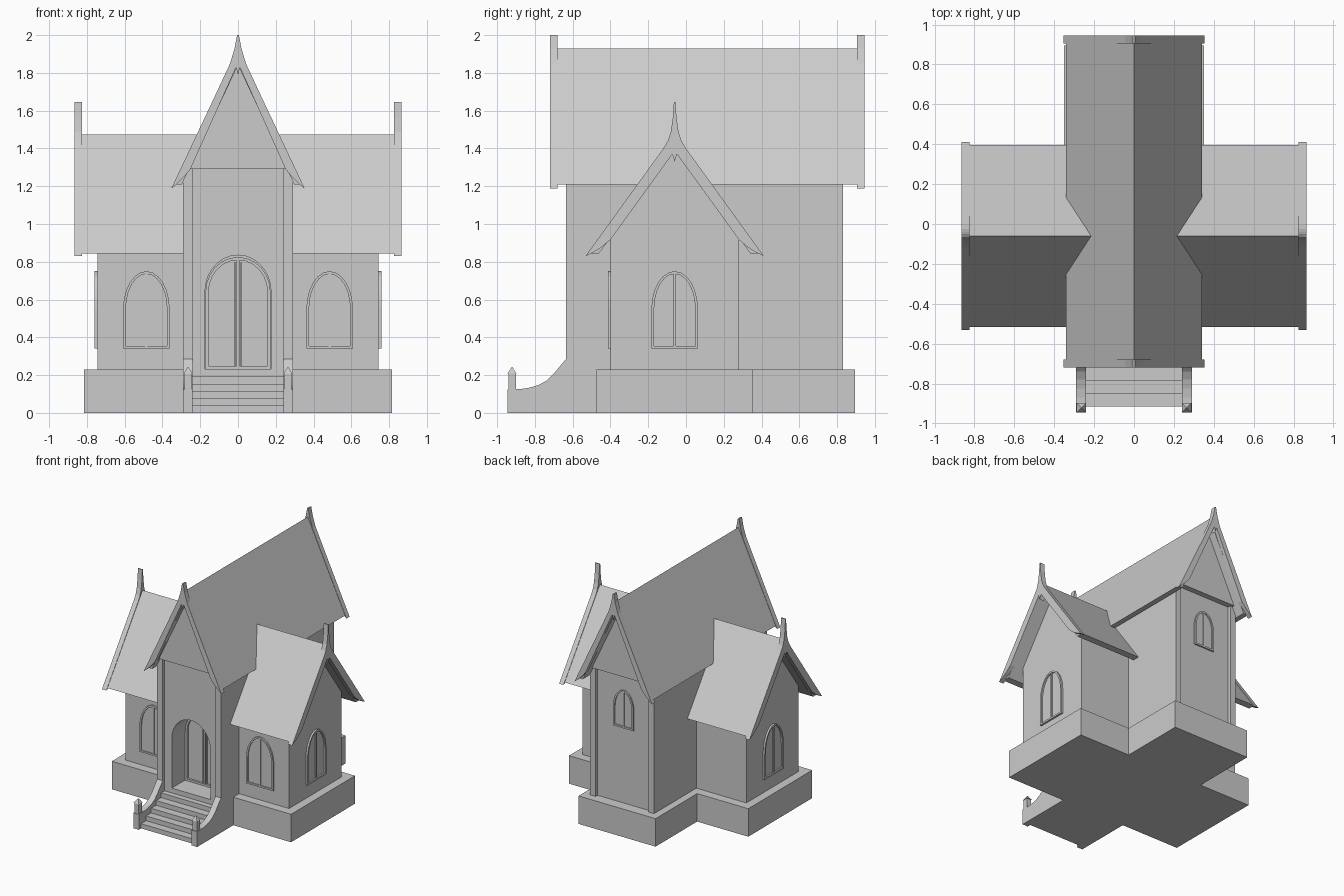
import bpy, bmesh, math
from mathutils import Matrix, Vector

if "Cube" in bpy.data.objects:
    bpy.data.objects.remove(bpy.data.objects["Cube"])

CY = -0.06  # centre line of the cross wings


def finish(name, bm):
    bmesh.ops.recalc_face_normals(bm, faces=bm.faces)
    me = bpy.data.meshes.new(name)
    bm.to_mesh(me)
    bm.free()
    ob = bpy.data.objects.new(name, me)
    bpy.context.collection.objects.link(ob)
    return ob


def prism(name, pts, axis, a, b, mat=None):
    """Extrude a 2D outline along an axis from a to b."""
    place = {'x': lambda p, d: (d, p[0], p[1]),
             'y': lambda p, d: (p[0], d, p[1]),
             'z': lambda p, d: (p[0], p[1], d)}[axis]
    bm = bmesh.new()
    lo = [bm.verts.new(place(p, a)) for p in pts]
    hi = [bm.verts.new(place(p, b)) for p in pts]
    bm.faces.new(lo)
    bm.faces.new(hi)
    n = len(pts)
    for i in range(n):
        j = (i + 1) % n
        bm.faces.new((lo[i], lo[j], hi[j], hi[i]))
    if mat:
        bm.transform(mat)
    return finish(name, bm)


def box(name, x0, x1, y0, y1, z0, z1, mat=None):
    return prism(name, [(x0, y0), (x1, y0), (x1, y1), (x0, y1)], 'z', z0, z1, mat)


def mirrored(half, c=0.0):
    """Half outline from top centre round to bottom centre -> full outline."""
    left = [(c - u, z) for u, z in reversed(half) if u > 1e-6]
    return [(c + u, z) for u, z in half] + left


def arch(hw, z0, spring, top, n=12):
    pts = [(-hw, z0), (hw, z0)]
    for i in range(n + 1):
        t = math.pi * i / n
        pts.append((hw * math.cos(t), spring + (top - spring) * math.sin(t)))
    return pts


def ring(name, outer, inner, d0, d1, mat):
    bm = bmesh.new()
    loops = [[bm.verts.new((u, d, z)) for u, z in l]
             for l, d in ((outer, d0), (outer, d1), (inner, d1), (inner, d0))]
    n = len(outer)
    for k in range(4):
        p, q = loops[k], loops[(k + 1) % 4]
        for i in range(n):
            j = (i + 1) % n
            bm.faces.new((p[i], p[j], q[j], q[i]))
    bm.transform(mat)
    return finish(name, bm)


def arched_unit(name, loc, angle, hw, z0, spring, top, proud=0.012, w=0.014):
    """Arched frame with two panes and a central bar, set on a wall."""
    mat = Matrix.Translation(Vector(loc)) @ Matrix.Rotation(math.radians(angle), 4, 'Z')
    inner = arch(hw - w, z0 + w, spring, top - w)
    ring(name + "_frame", arch(hw, z0, spring, top), inner, 0.01, -proud, mat)
    prism(name + "_panes", inner, 'y', 0.01, -0.003, mat)
    box(name + "_bar", -0.007, 0.007, -proud * 0.8, 0.01, z0 + w / 2, top - w / 2, mat)


# Plinth
half_plinth = [(0.815, -0.475), (0.815, 0.355), (0.35, 0.355), (0.35, 0.895)]
prism("plinth", half_plinth + [(-x, y) for x, y in reversed(half_plinth)], 'z', 0, 0.23)

# Nave body with arched entrance niche
nave = prism("nave_walls", mirrored([(0, 1.87), (0.29, 1.256), (0.29, 0)]), 'y', -0.61, 0.805)
cutter = prism("niche_cutter", arch(0.175, 0.232, 0.64, 0.835, 14), 'y', -0.75, -0.42)
mod = nave.modifiers.new("niche", 'BOOLEAN')
mod.operation = 'DIFFERENCE'
mod.solver = 'EXACT'
mod.object = cutter
bpy.context.view_layer.objects.active = nave
bpy.ops.object.modifier_apply(modifier=mod.name)
bpy.data.objects.remove(cutter)

# Corner pilasters
for s in (-1, 1):
    x0, x1 = sorted((s * 0.24, s * 0.29))
    box("front_pilaster", x0, x1, -0.635, -0.6, 0, 1.29)
    box("back_pilaster", x0, x1, 0.8, 0.83, 0.2, 1.29)

# Pediments, nave roof and its gable boards
roof = [(0, 1.93), (0.34, 1.21), (0.2975, 1.21), (0, 1.84)]


def slab(h, c=0.0):
    (r, a, b, i) = h
    return [(c, r[1]), (c + a[0], a[1]), (c + b[0], b[1]), (c, i[1]),
            (c - b[0], b[1]), (c - a[0], a[1])]


def board(h, c=0.0):
    """Gable board outline; the last half point is the inner apex."""
    return [(c + u, z) for u, z in h] + [(c - u, z) for u, z in reversed(h[:-1])]


prism("nave_roof", slab(roof), 'y', -0.69, 0.915)
nave_board = [(0.005, 2.0), (0.018, 1.93), (0.042, 1.85), (0.07, 1.79), (0.107, 1.71),
              (0.353, 1.188), (0.325, 1.21), (0.285, 1.25), (0.252, 1.29),
              (0.01, 1.83), (0, 1.79)]
for y0, y1, p0, p1 in ((-0.72, -0.68, -0.655, -0.6), (0.905, 0.945, 0.79, 0.85)):
    prism("nave_gable_board", board(nave_board), 'y', y0, y1)
    prism("pediment", [(-0.279, 1.29), (0.279, 1.29), (0, 1.88)], 'y', p0, p1)

# Side wings
wing_roof = [(0, 1.475), (0.457, 0.845), (0.40, 0.845), (0, 1.395)]
wing_board = [(0.004, 1.645), (0.01, 1.56), (0.02, 1.49), (0.036, 1.44), (0.06, 1.40),
              (0.472, 0.83), (0.43, 0.85), (0.39, 0.875), (0.34, 0.917),
              (0.012, 1.37), (0, 1.33)]
for s in (-1, 1):
    prism("wing_walls", mirrored([(0, 1.42), (0.34, 0.95), (0.34, 0.2)], CY), 'x', s * 0.27, s * 0.745)
    prism("wing_roof", slab(wing_roof, CY), 'x', s * 0.215, s * 0.835)
    prism("wing_gable_board", board(wing_board, CY), 'x', s * 0.825, s * 0.865)
    arched_unit("wing_front_window", (s * 0.485, -0.40, 0), 0, 0.123, 0.34, 0.55, 0.75)
    arched_unit("wing_side_window", (s * 0.745, CY, 0), s * 90, 0.123, 0.34, 0.55, 0.75, 0.015)

# Back window and entrance door
arched_unit("back_window", (0, 0.805, 0), 180, 0.092, 0.85, 1.01, 1.16)
arched_unit("door", (0, -0.42, 0), 0, 0.172, 0.232, 0.64, 0.825, 0.02, 0.016)
for s in (-1, 1):
    x0, x1 = sorted((s * 0.014, s * 0.02))
    box("door_leaf_stile", x0, x1, -0.432, -0.41, 0.24, 0.795)

# Stairs: one stepped profile
steps = [(-0.59, 0), (-0.915, 0)]
for i in range(6):
    z = 0.0385 * (i + 1)
    y = -0.915 + 0.065 * i
    steps += [(y, z), (min(y + 0.065, -0.59), z)]
steps[-1] = (-0.57, steps[-1][1])
steps[0] = (-0.57, 0)
prism("stairs", steps, 'x', -0.242, 0.242)

# Curved stair walls and capped posts
cheek = [(-0.945, 0), (-0.945, 0.125), (-0.87, 0.127), (-0.825, 0.134), (-0.78, 0.148),
         (-0.74, 0.17), (-0.70, 0.208), (-0.665, 0.25), (-0.635, 0.285),
         (-0.6, 0.285), (-0.6, 0)]
for s in (-1, 1):
    prism("stair_wall", cheek, 'x', s * 0.24, s * 0.29)
    cx, cy = s * 0.264, -0.921
    box("stair_post", cx - 0.02, cx + 0.02, cy - 0.02, cy + 0.02, 0.12, 0.21)
    bm = bmesh.new()
    bmesh.ops.create_cone(bm, cap_ends=True, segments=4, radius1=0.024 * math.sqrt(2), radius2=0,
                          depth=0.037, matrix=Matrix.Translation((cx, cy, 0.2265))
                          @ Matrix.Rotation(math.pi / 4, 4, 'Z'))
    finish("post_cap", bm)
